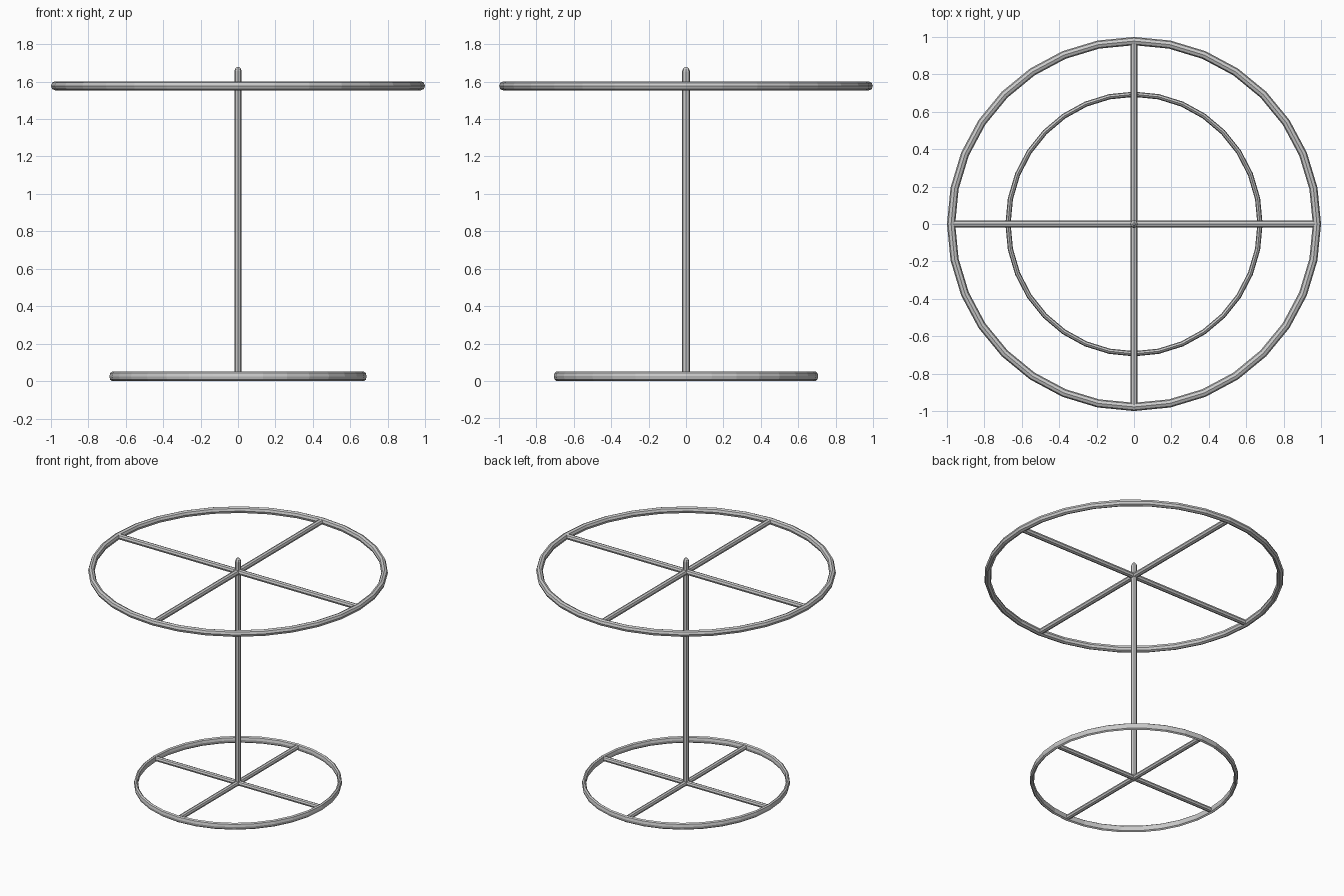
import bpy, bmesh
from math import cos, sin, tau
from mathutils import Matrix, Vector

if "Cube" in bpy.data.objects:
    bpy.data.objects.remove(bpy.data.objects["Cube"])


def finish(name, bm):
    bmesh.ops.recalc_face_normals(bm, faces=bm.faces)
    me = bpy.data.meshes.new(name)
    bm.to_mesh(me)
    bm.free()
    ob = bpy.data.objects.new(name, me)
    bpy.context.collection.objects.link(ob)
    return ob


def ring(name, rx, ry, z, tube_w, tube_h, segs=32, sides=8):
    """Slightly oval hoop with an oval tube section."""
    bm = bmesh.new()
    loops = []
    for i in range(segs):
        a = tau * i / segs
        loop = []
        for j in range(sides):
            b = tau * j / sides
            w = tube_w * cos(b)
            loop.append(bm.verts.new(((rx + w) * cos(a), (ry + w) * sin(a), z + tube_h * sin(b))))
        loops.append(loop)
    for i in range(segs):
        p, q = loops[i], loops[(i + 1) % segs]
        for j in range(sides):
            k = (j + 1) % sides
            bm.faces.new((p[j], q[j], q[k], p[k]))
    return finish(name, bm)


def rod(name, start, end, radius, sides=8):
    """Straight faceted bar between two points."""
    a, b = Vector(start), Vector(end)
    turn = (b - a).to_track_quat('Z', 'Y').to_matrix().to_4x4()
    bm = bmesh.new()
    bmesh.ops.create_cone(bm, cap_ends=True, segments=sides, radius1=radius, radius2=radius,
                          depth=(b - a).length,
                          matrix=Matrix.Translation((a + b) / 2) @ turn)
    return finish(name, bm)


# Hoops with crossed spokes: name, x radius, y radius, height, tube half width, half height, spoke radius
for name, rx, ry, z, w, h, s in (
        ("top", 0.977, 0.977, 1.577, 0.022, 0.024, 0.02),
        ("base", 0.673, 0.693, 0.025, 0.014, 0.025, 0.018)):
    ring(name + "_ring", rx, ry, z, w, h)
    lx, ly = rx - 0.01, ry - 0.01
    rod(name + "_spoke_x", (-lx, 0, z), (lx, 0, z), s)
    rod(name + "_spoke_y", (0, -ly, z), (0, ly, z), s)

# Central pole with a tapered tip
profile = [(0.02, 0.01), (0.02, 1.655), (0.015, 1.668), (0.006, 1.678)]
bm = bmesh.new()
rows = [[bm.verts.new((r * cos(tau * i / 8), r * 1.1 * sin(tau * i / 8), z)) for i in range(8)]
        for r, z in profile]
for p, q in zip(rows, rows[1:]):
    for i in range(8):
        k = (i + 1) % 8
        bm.faces.new((p[i], p[k], q[k], q[i]))
bm.faces.new(rows[0])
bm.faces.new(rows[-1])
finish("centre_pole", bm)
